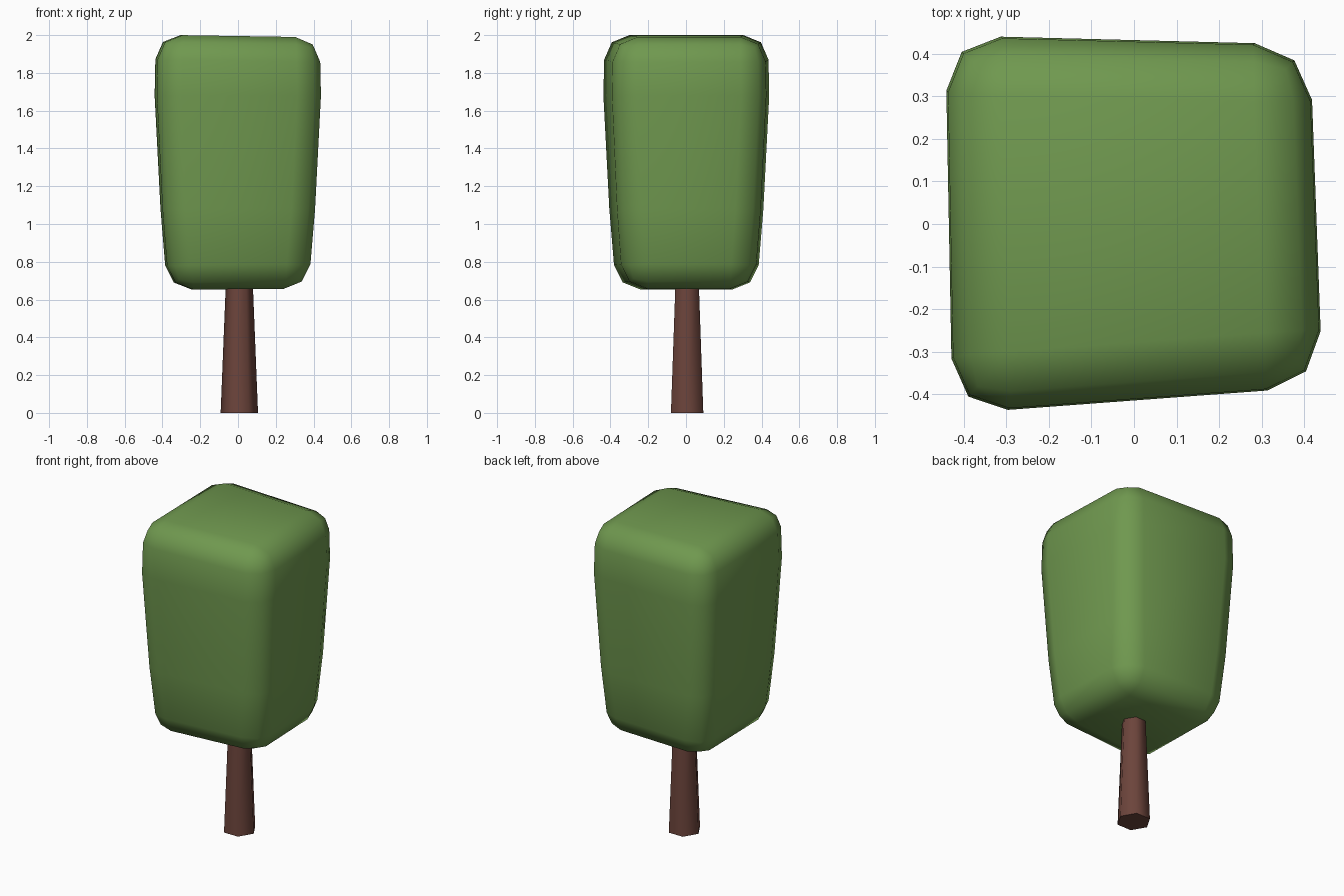
import bpy, bmesh, math

if "Cube" in bpy.data.objects:
    bpy.data.objects.remove(bpy.data.objects["Cube"])


def material(name, rgb):
    m = bpy.data.materials.new(name)
    m.diffuse_color = (*rgb, 1.0)
    m.use_nodes = True
    m.node_tree.nodes["Principled BSDF"].inputs["Base Color"].default_value = m.diffuse_color
    return m


def loft(name, rings, mat):
    """Closed mesh through a stack of equal-length rings."""
    bm = bmesh.new()
    rows = [[bm.verts.new(p) for p in ring] for ring in rings]
    n = len(rows[0])
    for a, b in zip(rows, rows[1:]):
        for i in range(n):
            j = (i + 1) % n
            bm.faces.new((a[i], a[j], b[j], b[i]))
    bm.faces.new(rows[0][::-1])
    bm.faces.new(rows[-1])
    bmesh.ops.recalc_face_normals(bm, faces=bm.faces)
    me = bpy.data.meshes.new(name)
    bm.to_mesh(me)
    bm.free()
    me.materials.append(mat)
    ob = bpy.data.objects.new(name, me)
    bpy.context.collection.objects.link(ob)
    return ob


def select_only(ob):
    bpy.ops.object.select_all(action='DESELECT')
    ob.select_set(True)
    bpy.context.view_layer.objects.active = ob


green = material("leaf green", (0.160, 0.315, 0.078))
brown = material("bark brown", (0.150, 0.058, 0.044))

# Crown: slightly skewed block, narrower at the bottom, with rounded edges
corners = [(-0.427, -0.447), (0.444, -0.382), (0.414, 0.422), (-0.444, 0.444)]
levels = [(0.655, 0.85, 0.006), (1.08, 0.93, 0), (1.68, 1.0, 0), (1.995, 0.985, -0.014)]
crown = loft("crown", [[(x * s, y * s, z + tilt * x / 0.88) for x, y in corners]
                       for z, s, tilt in levels], green)
select_only(crown)
bev = crown.modifiers.new("rounding", 'BEVEL')
bev.width = 0.13
bev.segments = 2
bev.limit_method = 'ANGLE'
bev.angle_limit = math.radians(40)
bpy.ops.object.modifier_apply(modifier=bev.name)
bpy.ops.object.shade_smooth_by_angle(angle=math.radians(60))

# Trunk: tapered six-sided post running up into the crown
hexagon = [(math.cos(k * math.pi / 3), math.sin(k * math.pi / 3)) for k in range(6)]
trunk = loft("trunk", [[(0.007 + r * c, 0.006 + r * s, z) for c, s in hexagon]
                       for z, r in ((0.0, 0.099), (0.72, 0.070))], brown)
select_only(trunk)
bpy.ops.object.shade_smooth_by_angle(angle=math.radians(65))
